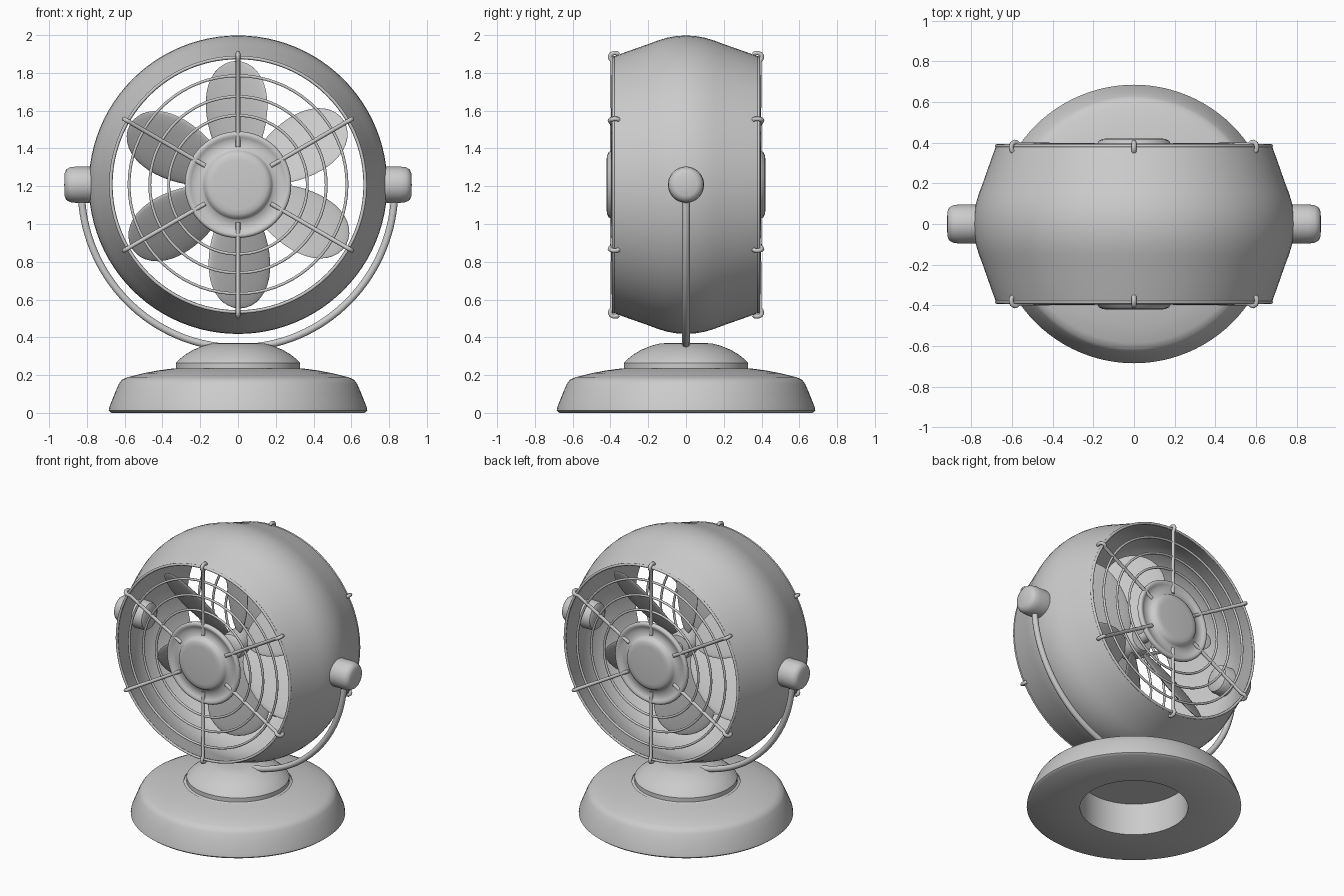
import bpy, bmesh
from math import sin, cos, pi, radians
from mathutils import Matrix, Vector

if "Cube" in bpy.data.objects:
    bpy.data.objects.remove(bpy.data.objects["Cube"])

CENTRE = Vector((0, 0, 1.208))   # middle of the fan head
H = pi / 2


def finish(name, bm, angle=40):
    bmesh.ops.remove_doubles(bm, verts=bm.verts, dist=1e-5)
    bmesh.ops.recalc_face_normals(bm, faces=bm.faces)
    me = bpy.data.meshes.new(name)
    bm.to_mesh(me)
    bm.free()
    ob = bpy.data.objects.new(name, me)
    bpy.context.collection.objects.link(ob)
    bpy.ops.object.select_all(action='DESELECT')
    ob.select_set(True)
    bpy.context.view_layer.objects.active = ob
    bpy.ops.object.shade_smooth_by_angle(angle=radians(angle))
    return ob


def lathe(name, profile, matrix=Matrix(), closed=False, segs=96, angle=40):
    """Spin (radius, height) points around local z, then place with matrix."""
    bm = bmesh.new()
    rings = [[bm.verts.new((r * cos(2 * pi * i / segs), r * sin(2 * pi * i / segs), h))
              for i in range(segs)] if r > 0 else [bm.verts.new((0, 0, h))]
             for r, h in profile]
    pairs = list(zip(rings, rings[1:]))
    if closed:
        pairs.append((rings[-1], rings[0]))
    for a, b in pairs:
        for i in range(segs):
            j = (i + 1) % segs
            quad = [a[i % len(a)], a[j % len(a)], b[j % len(b)], b[i % len(b)]]
            bm.faces.new(list(dict.fromkeys(quad)))
    bm.transform(matrix)
    return finish(name, bm, angle)


def tubes(name, paths, radius):
    """Round tubes along (points, cyclic) paths, kept as one curve object."""
    cu = bpy.data.curves.new(name, 'CURVE')
    cu.dimensions = '3D'
    cu.bevel_depth = radius
    cu.bevel_resolution = 3
    cu.use_fill_caps = True
    for pts, cyclic in paths:
        sp = cu.splines.new('POLY')
        sp.points.add(len(pts) - 1)
        for p, co in zip(sp.points, pts):
            p.co = (*co, 1)
        sp.use_cyclic_u = cyclic
        sp.use_smooth = True
    ob = bpy.data.objects.new(name, cu)
    bpy.context.collection.objects.link(ob)
    return ob


def polar(r, a, y):
    return CENTRE + Vector((r * cos(a), y, r * sin(a)))


def circle(r, y, n=72):
    return [polar(r, 2 * pi * i / n, y) for i in range(n)], True


# Base: ring foot with an open middle, and a dome on top
lathe("base", [(.345, 0), (.67, 0), (.685, .012), (.68, .035), (.65, .11), (.63, .155), (.615, .175),
               (.585, .189), (.5, .21), (.42, .225), (.345, .235)], closed=True)
lathe("base_dome", [(0, .225), (.35, .225), (.328, .236), (.328, .265), (.315, .28), (.28, .308),
                    (.235, .335), (.18, .357), (.14, .367), (.1, .37), (0, .37)])

# Housing: thin barrel shell open at both ends
half = [(.79, 0), (.787, .05), (.778, .1), (.763, .15), (.744, .2), (.723, .26), (.702, .32), (.678, .385)]
outer = [(r, -h) for r, h in reversed(half[1:])] + half
inner = [(r - .014, h) for r, h in reversed(outer)]
lathe("housing", outer + inner, Matrix.Translation(CENTRE) @ Matrix.Rotation(-H, 4, 'X'), closed=True)

# Front and back grilles
for side, s in (("front", -1), ("back", 1)):
    place = Matrix.Translation(CENTRE) @ Matrix.Rotation(-s * H, 4, 'X')
    lathe(side + "_hub_plate", [(0, .42), (.13, .421), (.155, .418), (.172, .41), (.18, .395), (.188, .385),
                                (.235, .383), (.25, .39), (.263, .397), (.275, .395), (.282, .385),
                                (.28, .37), (.26, .362), (0, .362)], place, angle=60)
    tubes(side + "_grille_rings", [circle(r, s * .387) for r in (.367, .467, .577)], .008)
    tubes(side + "_rim_ring", [circle(.674, s * .384)], .009)
    hook = [(.2, .385), (.655, .39), (.667, .4), (.68, .403), (.692, .396), (.697, .383),
            (.697, .366), (.688, .357)]
    tubes(side + "_grille_spokes",
          [([polar(r, radians(30 + 60 * k), s * y) for r, y in hook], False) for k in range(6)], .012)

# Fan blades: pitched petals around a small hub
bm = bmesh.new()
for k in range(6):
    new = bmesh.ops.create_uvsphere(bm, u_segments=32, v_segments=20, radius=1)["verts"]
    for v in new:
        t = v.co.z
        v.co = Vector((v.co.x * .195 * (1 + .22 * t), v.co.y * .018, .365 + .29 * t))
    m = (Matrix.Translation(CENTRE) @ Matrix.Rotation(radians(60 * k - 1), 4, 'Y')
         @ Matrix.Rotation(radians(-35), 4, 'Z'))
    bmesh.ops.transform(bm, matrix=m, verts=new)
finish("fan_blades", bm, 80)
lathe("fan_hub", [(0, -.1), (.06, -.1), (.085, -.08), (.09, -.05), (.09, .06), (.08, .08), (.035, .085),
                  (.035, .37), (0, .37)],
      Matrix.Translation(CENTRE) @ Matrix.Rotation(-H, 4, 'X'), segs=48)

# Pivot knobs on both sides
for side, s in (("left", -1), ("right", 1)):
    lathe(side + "_knob", [(0, .68), (.07, .68), (.088, .69), (.095, .71), (.096, .86), (.092, .89),
                           (.08, .91), (.06, .918), (0, .92)],
          Matrix.Translation(CENTRE) @ Matrix.Rotation(s * H, 4, 'Y'), segs=48)

# Yoke: bent rod from knob to knob, passing through the dome
tubes("yoke", [([Vector((.83 * cos(a), 0, 1.19 + .845 * sin(a)))
                 for a in (pi + pi * i / 64 for i in range(65))], False)], .02)
